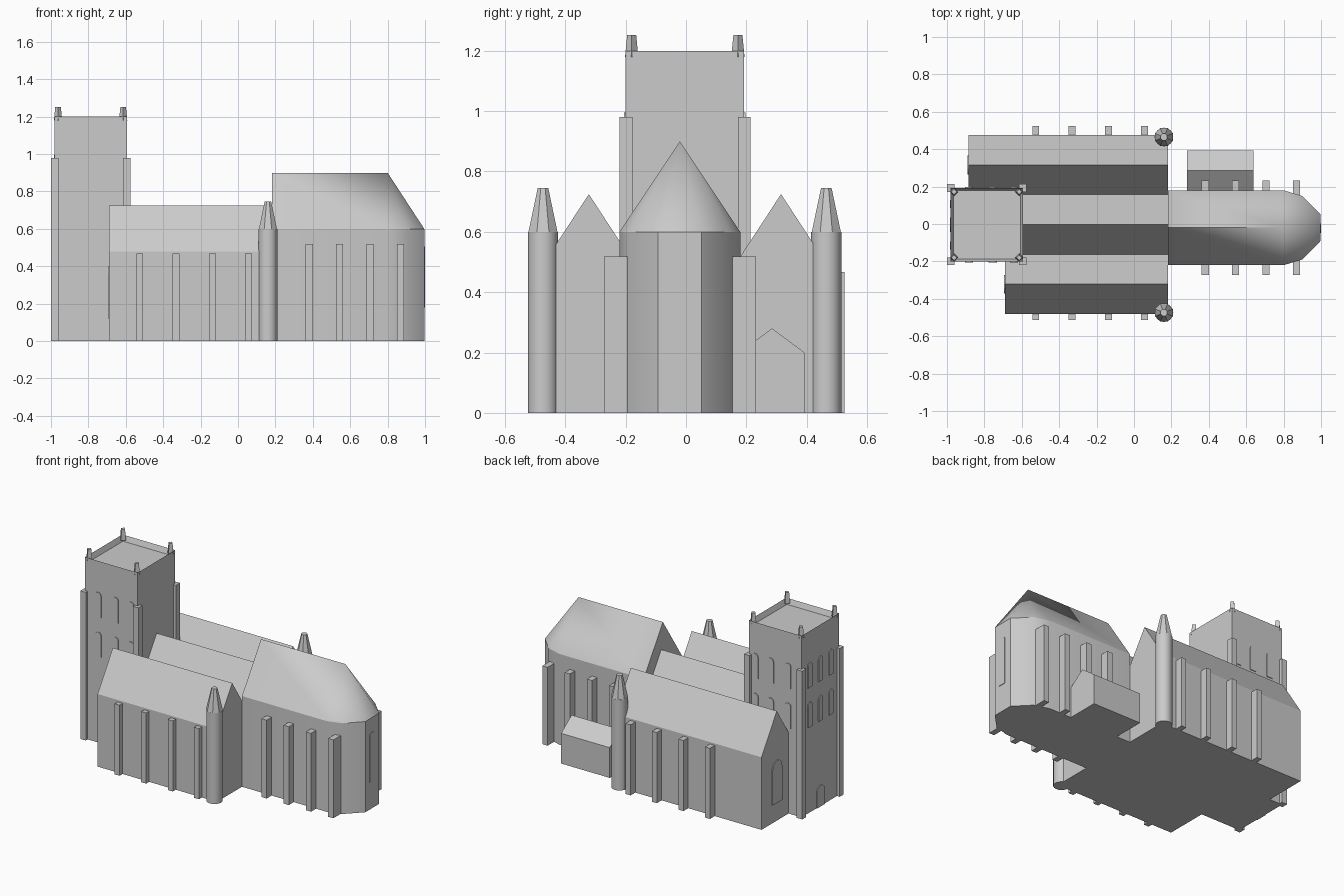
import bpy, bmesh, math

if "Cube" in bpy.data.objects:
    bpy.data.objects.remove(bpy.data.objects["Cube"])

stone = bpy.data.materials.new("grey stone")
stone.diffuse_color = (0.6, 0.6, 0.6, 1)
stone.use_nodes = True
stone.node_tree.nodes["Principled BSDF"].inputs["Base Color"].default_value = stone.diffuse_color


def make(name, bm, smooth=0):
    bmesh.ops.recalc_face_normals(bm, faces=bm.faces)
    me = bpy.data.meshes.new(name)
    bm.to_mesh(me)
    bm.free()
    ob = bpy.data.objects.new(name, me)
    bpy.context.collection.objects.link(ob)
    me.materials.append(stone)
    if smooth:
        bpy.ops.object.select_all(action='DESELECT')
        ob.select_set(True)
        bpy.context.view_layer.objects.active = ob
        bpy.ops.object.shade_smooth_by_angle(angle=math.radians(smooth))
    return ob


def prism(name, pts, move, smooth=0):
    """Extrude a closed outline of 3D points along a vector."""
    bm = bmesh.new()
    f = bm.faces.new([bm.verts.new(p) for p in pts])
    r = bmesh.ops.extrude_face_region(bm, geom=[f], use_keep_orig=True)
    bmesh.ops.translate(bm, vec=move,
                        verts=[v for v in r["geom"] if isinstance(v, bmesh.types.BMVert)])
    return make(name, bm, smooth)


def box(name, x0, x1, y0, y1, z0, z1):
    return prism(name, [(x0, y0, z0), (x1, y0, z0), (x1, y1, z0), (x0, y1, z0)],
                 (0, 0, z1 - z0))


def house(name, x0, x1, yc, hw, eave, ridge):
    pts = [(x0, yc - hw, 0), (x0, yc + hw, 0), (x0, yc + hw, eave),
           (x0, yc, ridge), (x0, yc - hw, eave)]
    return prism(name, pts, (x1 - x0, 0, 0))


def arch(name, axis, wall, out, c, w, z0, z1):
    """Thin round-headed plate on a wall facing along the axis."""
    r = w / 2
    pts = [(c - r, z0), (c + r, z0)]
    pts += [(c + r * math.cos(math.pi * i / 8), z1 - r + r * math.sin(math.pi * i / 8))
            for i in range(9)]
    t = 0.005 * out
    if axis == 'y':
        return prism(name, [(a, wall, z) for a, z in pts], (0, t, 0))
    return prism(name, [(wall, a, z) for a, z in pts], (t, 0, 0))


def cone(name, x, y, z0, z1, r0, r1, n, turn=0, smooth=0):
    bm = bmesh.new()
    ring = [[bm.verts.new((x + r * math.cos(turn + math.tau * i / n),
                           y + r * math.sin(turn + math.tau * i / n), z))
             for i in range(n)] for r, z in ((r0, z0), (r1, z1))]
    for i in range(n):
        j = (i + 1) % n
        bm.faces.new((ring[0][i], ring[0][j], ring[1][j], ring[1][i]))
    bm.faces.new(ring[0])
    bm.faces.new(ring[1])
    return make(name, bm, smooth)


# Tower with sunken roof behind a parapet
TX0, TX1, TY0, TY1 = -0.98, -0.594, -0.2, 0.192
bm = bmesh.new()
base = [bm.verts.new(p) for p in ((TX0, TY0, 0), (TX1, TY0, 0), (TX1, TY1, 0), (TX0, TY1, 0))]
f = bm.faces.new(base)
r = bmesh.ops.extrude_face_region(bm, geom=[f], use_keep_orig=True)
bmesh.ops.translate(bm, vec=(0, 0, 1.2),
                    verts=[v for v in r["geom"] if isinstance(v, bmesh.types.BMVert)])
bmesh.ops.recalc_face_normals(bm, faces=bm.faces)
top = [f for f in bm.faces if f.calc_center_median().z > 1.19]
bmesh.ops.inset_region(bm, faces=top, thickness=0.02)
bmesh.ops.translate(bm, vec=(0, 0, -0.035), verts=top[0].verts)
make("tower", bm)

# Tower corner buttresses and pinnacles
for x in (-0.98, -0.595):
    for y in (-0.199, 0.193):
        box("tower_buttress", x - 0.02, x + 0.02, y - 0.021, y + 0.021, 0, 0.98)
for x in (-0.962, -0.614):
    for y in (-0.18, 0.172):
        cone("tower_pinnacle", x, y, 1.18, 1.252, 0.022, 0.015, 4)

# Tower windows, two rows on three sides, and the west door
for z0, z1 in ((0.567, 0.732), (0.83, 0.995)):
    for x in (-0.882, -0.755, -0.642):
        arch("tower_window", 'y', TY0, -1, x, 0.044, z0, z1)
        arch("tower_window", 'y', TY1, 1, x, 0.044, z0, z1)
    for y in (-0.115, -0.004, 0.107):
        arch("tower_window", 'x', TX0, -1, y, 0.044, z0, z1)
arch("west_door", 'x', TX0, -1, -0.004, 0.08, 0, 0.14)

# Nave and two aisles under parallel gabled roofs
house("south_aisle", -0.69, 0.183, -0.322, 0.16, 0.48, 0.725)
house("nave", -0.6, 0.183, -0.002, 0.16, 0.48, 0.725)
house("north_aisle", -0.885, 0.183, 0.315, 0.16, 0.48, 0.725)
arch("south_aisle_window", 'x', -0.69, -1, -0.322, 0.1, 0.12, 0.4)
arch("north_aisle_window", 'x', -0.885, -1, 0.315, 0.1, 0.12, 0.4)

# Chancel walls with polygonal apse
CY = -0.02
apse = [(0.8, 0.2), (0.9, 0.17), (0.996, 0.072), (0.996, -0.072), (0.9, -0.17), (0.8, -0.2)]
outline = [(0.183, -0.2), (0.183, 0.2)] + apse
prism("chancel_walls", [(x, y + CY, 0) for x, y in outline], (0, 0, 0.6), 30)

# Chancel roof, ending in a half cone over the apse
bm = bmesh.new()
eave = [bm.verts.new((x, y + CY, 0.6)) for x, y in outline]
west, east = bm.verts.new((0.183, CY, 0.9)), bm.verts.new((0.8, CY, 0.9))
bm.faces.new((eave[0], eave[1], west))
bm.faces.new((eave[1], eave[2], east, west))
bm.faces.new((eave[-1], eave[0], west, east))
for a, b in zip(eave[2:], eave[3:]):
    bm.faces.new((a, b, east))
bm.faces.new(eave)
make("chancel_roof", bm, 40)
arch("apse_window", 'x', 0.995, 1, -0.023, 0.052, 0.18, 0.505)

# Wall buttresses
for x in (-0.525, -0.331, -0.136, 0.056):
    box("south_aisle_buttress", x - 0.018, x + 0.018, -0.513, -0.45, 0, 0.467)
    box("north_aisle_buttress", x - 0.018, x + 0.018, 0.45, 0.525, 0, 0.467)
for x in (0.381, 0.543, 0.706, 0.869):
    for s in (-1, 1):
        y0, y1 = sorted((CY + s * 0.165, CY + s * 0.252))
        box("chancel_buttress", x - 0.019, x + 0.019, y0, y1, 0, 0.518)

# Stair turrets with eight-sided caps
for y in (-0.474, 0.465):
    cone("turret", 0.16, y, 0, 0.6, 0.05, 0.05, 16, smooth=40)
    cone("turret_cap", 0.16, y, 0.6, 0.745, 0.052, 0.019, 8, turn=math.pi / 8)

# Low vestry on the north side
house("vestry", 0.283, 0.638, 0.285, 0.108, 0.2, 0.28)
